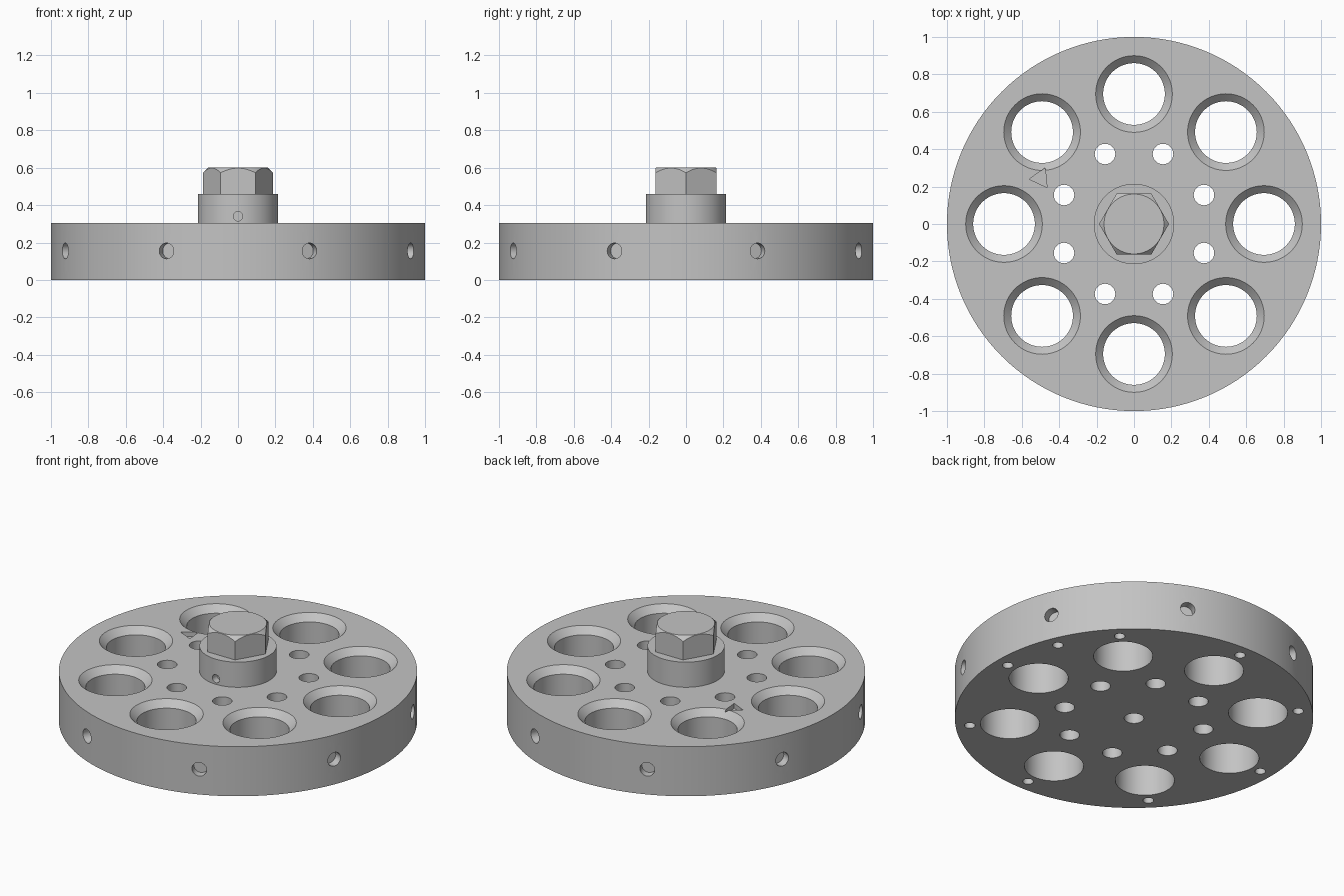
import bpy
import bmesh
from math import pi, cos, sin, radians
from mathutils import Matrix, Vector

cube = bpy.data.objects.get("Cube")
if cube:
    bpy.data.objects.remove(cube, do_unlink=True)

GREY = (0.55, 0.55, 0.55, 1)
steel = bpy.data.materials.new("plain grey steel")
steel.diffuse_color = GREY
steel.use_nodes = True
steel.node_tree.nodes["Principled BSDF"].inputs["Base Color"].default_value = GREY


def lathe(bm, profile, segs, matrix=Matrix()):
    """Closed turned solid from (radius, height) points, listed upwards."""
    rings = [[bm.verts.new(matrix @ Vector((r * cos(2 * pi * i / segs), r * sin(2 * pi * i / segs), z)))
              for i in range(segs)] for r, z in profile]
    for low, high in zip(rings, rings[1:]):
        for i in range(segs):
            j = (i + 1) % segs
            bm.faces.new((low[i], low[j], high[j], high[i]))
    bm.faces.new(rings[0][::-1])
    bm.faces.new(rings[-1])


def finish(bm, name):
    mesh = bpy.data.meshes.new(name)
    bmesh.ops.recalc_face_normals(bm, faces=bm.faces)
    bm.to_mesh(mesh)
    bm.free()
    mesh.materials.append(steel)
    obj = bpy.data.objects.new(name, mesh)
    bpy.context.collection.objects.link(obj)
    return obj


def turned(name, profile, segs):
    bm = bmesh.new()
    lathe(bm, profile, segs)
    return finish(bm, name)


def apply_boolean(obj, tool, operation="DIFFERENCE"):
    mod = obj.modifiers.new("cut", "BOOLEAN")
    mod.operation, mod.solver, mod.object = operation, "EXACT", tool
    graph = bpy.context.evaluated_depsgraph_get()
    mesh = bpy.data.meshes.new_from_object(obj.evaluated_get(graph))
    obj.modifiers.clear()
    obj.data = mesh
    bpy.data.objects.remove(tool, do_unlink=True)


def polar(radius, angle, z=0):
    return Matrix.Translation((radius * cos(angle), radius * sin(angle), z))


def radial(angle, z):
    """Frame whose z axis points outwards along the given angle."""
    return Matrix.Translation((0, 0, z)) @ Matrix.Rotation(angle, 4, "Z") @ Matrix.Rotation(pi / 2, 4, "Y")


TOP = 0.305
HUB_TOP = 0.46
HEAD_TOP = 0.6

# Disc
disc = turned("disc", [(1, 0), (1, TOP)], 128)

# Holes in the disc
holes = bmesh.new()
lathe(holes, [(0.055, -0.1), (0.055, 0.2)], 32)
for k in range(8):
    on, between = radians(45 * k), radians(45 * k + 22.5)
    lathe(holes, [(0.165, -0.1), (0.165, TOP - 0.04), (0.215, TOP + 0.01)], 64, polar(0.695, on))
    lathe(holes, [(0.055, -0.1), (0.055, TOP + 0.1)], 32, polar(0.405, between))
    lathe(holes, [(0.03, -0.1), (0.03, 0.1)], 24, polar(0.92, on))
    lathe(holes, [(0.042, 0.95), (0.042, 1.1)], 32, radial(between, 0.155))
lathe(holes, [(0.03, -0.1), (0.03, 0.1)], 24, polar(0.92, radians(22.5)))
apply_boolean(disc, finish(holes, "hole_cutter"))

# Engraved triangular pointer
pointer = bmesh.new()
corners = [pointer.verts.new((x, y, TOP - 0.03)) for x, y in ((-0.56, 0.24), (-0.465, 0.195), (-0.475, 0.3))]
base = pointer.faces.new(corners)
wall = bmesh.ops.extrude_face_region(pointer, geom=[base])["geom"]
bmesh.ops.translate(pointer, vec=(0, 0, 0.1), verts=[v for v in wall if isinstance(v, bmesh.types.BMVert)])
apply_boolean(disc, finish(pointer, "pointer_cutter"))

# Hub with a small hole in the front
hub = turned("hub", [(0.215, TOP), (0.215, HUB_TOP)], 96)
pin = bmesh.new()
lathe(pin, [(0.025, 0.17), (0.025, 0.3)], 24, radial(-pi / 2, 0.34))
apply_boolean(hub, finish(pin, "pin_cutter"))

# Hexagonal bolt head with corners turned down by a cone
head = turned("bolt_head", [(0.187, HUB_TOP), (0.187, HEAD_TOP)], 6)
cone = turned("cone_cutter", [(0.36, HEAD_TOP - 0.2), (0.14, HEAD_TOP + 0.02)], 96)
apply_boolean(head, cone, "INTERSECT")

# Smooth round walls, crisp edges
for obj in (disc, hub, head):
    bpy.ops.object.select_all(action="DESELECT")
    obj.select_set(True)
    bpy.context.view_layer.objects.active = obj
    bpy.ops.object.shade_smooth_by_angle(angle=radians(25))
